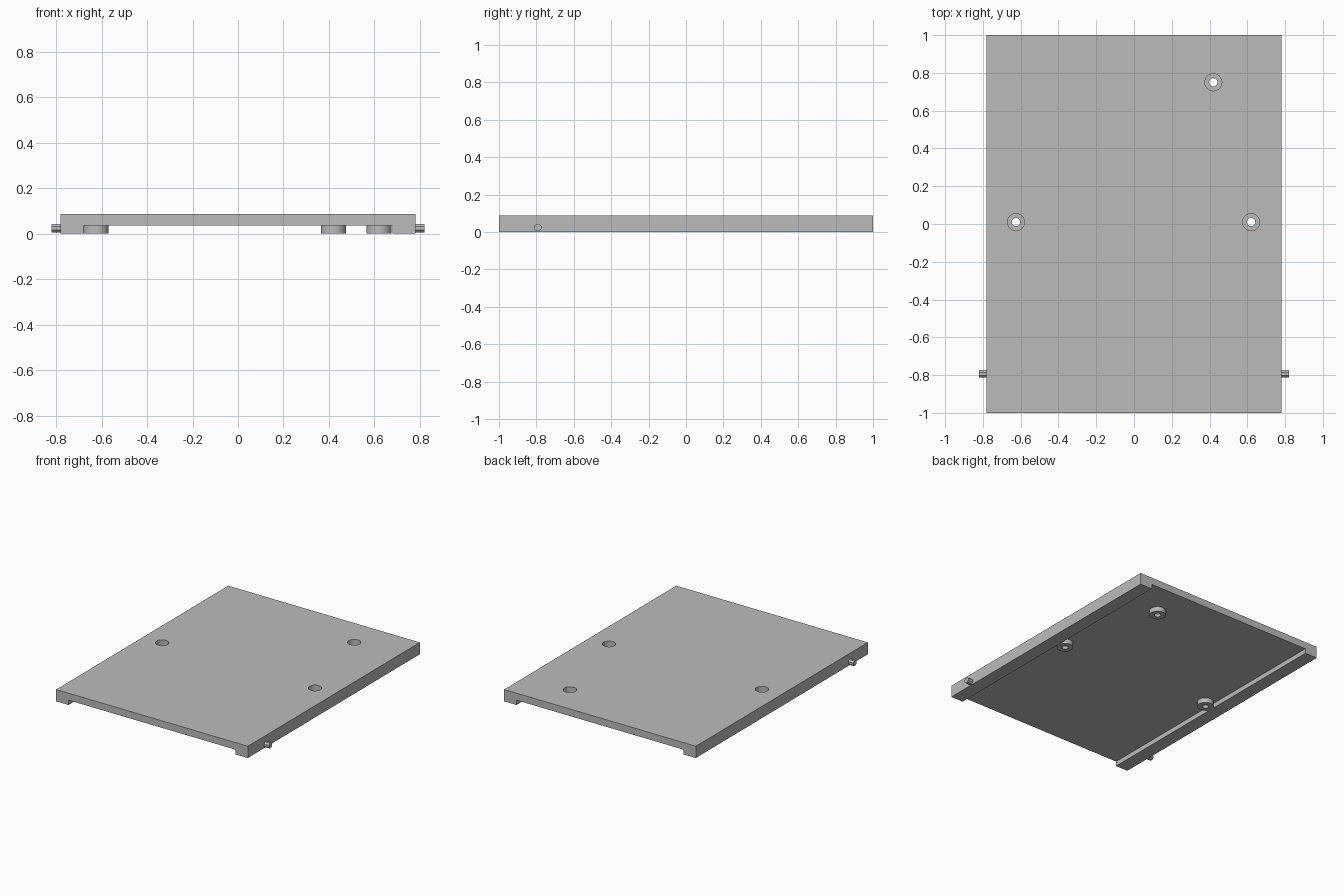
import bpy, bmesh, math
from mathutils import Matrix, Vector

cube = bpy.data.objects.get("Cube")
if cube:
    bpy.data.objects.remove(cube, do_unlink=True)

grey = bpy.data.materials.new("light grey")
grey.use_nodes = True
COLOUR = (0.5, 0.5, 0.5, 1)
grey.diffuse_color = COLOUR
grey.node_tree.nodes["Principled BSDF"].inputs["Base Color"].default_value = COLOUR

HALF_W, RAIL_IN = 0.78, 0.68
UNDER, TOP = 0.035, 0.087
MOUNTS = [(-0.625, 0.01), (0.62, 0.01), (0.42, 0.75)]


def add_object(name, bm):
    bmesh.ops.recalc_face_normals(bm, faces=bm.faces)
    mesh = bpy.data.meshes.new(name)
    bm.to_mesh(mesh)
    bm.free()
    mesh.materials.append(grey)
    obj = bpy.data.objects.new(name, mesh)
    bpy.context.collection.objects.link(obj)
    return obj


def add_cylinder(bm, x, y, radius, low, high, sides=32):
    bmesh.ops.create_cone(bm, cap_ends=True, segments=sides, radius1=radius, radius2=radius,
                          depth=high - low, matrix=Matrix.Translation((x, y, (low + high) / 2)))


def boolean(target, tool, operation):
    mod = target.modifiers.new(tool.name, 'BOOLEAN')
    mod.operation, mod.object, mod.solver = operation, tool, 'EXACT'
    tool.hide_render = True
    tool.hide_set(True)
    bpy.context.view_layer.objects.active = target
    bpy.ops.object.modifier_apply(modifier=mod.name)
    bpy.data.objects.remove(tool, do_unlink=True)


# Plate: shallow channel profile with a rail along each side
bm = bmesh.new()
half = [(RAIL_IN, UNDER), (RAIL_IN, 0), (HALF_W, 0), (HALF_W, TOP)]
profile = half + [(-x, z) for x, z in reversed(half)]
face = bm.faces.new([bm.verts.new((x, -1, z)) for x, z in profile])
ext = bmesh.ops.extrude_face_region(bm, geom=[face])
bmesh.ops.translate(bm, vec=Vector((0, 2, 0)),
                    verts=[v for v in ext["geom"] if isinstance(v, bmesh.types.BMVert)])
plate = add_object("plate", bm)

# Round bosses under the plate
bm = bmesh.new()
for x, y in MOUNTS:
    add_cylinder(bm, x, y, 0.056, 0, 0.06)
boolean(plate, add_object("bosses", bm), 'UNION')

# Counterbores from above, then narrow through holes
for name, radius, low in (("counterbores", 0.045, 0.02), ("screw_holes", 0.022, -0.05)):
    bm = bmesh.new()
    for x, y in MOUNTS:
        add_cylinder(bm, x, y, radius, low, 0.15)
    boolean(plate, add_object(name, bm), 'DIFFERENCE')

# Hinge pins on the outer sides
pins = []
for name, side in (("left_pin", 1), ("right_pin", -1)):
    bm = bmesh.new()
    add_cylinder(bm, 0, 0, 0.021, -0.03, 0.03, 8)
    bmesh.ops.rotate(bm, verts=bm.verts, matrix=Matrix.Rotation(math.pi / 8, 3, 'Z'))
    bmesh.ops.rotate(bm, verts=bm.verts, matrix=Matrix.Rotation(math.pi / 2, 3, 'Y'))
    bmesh.ops.translate(bm, verts=bm.verts, vec=Vector((side * 0.79, -0.793, 0.024)))
    pins.append(add_object(name, bm))

# Smooth round walls, sharp edges elsewhere
bpy.ops.object.select_all(action='DESELECT')
for obj in [plate] + pins:
    obj.select_set(True)
bpy.context.view_layer.objects.active = plate
bpy.ops.object.shade_smooth_by_angle(angle=math.radians(30))
